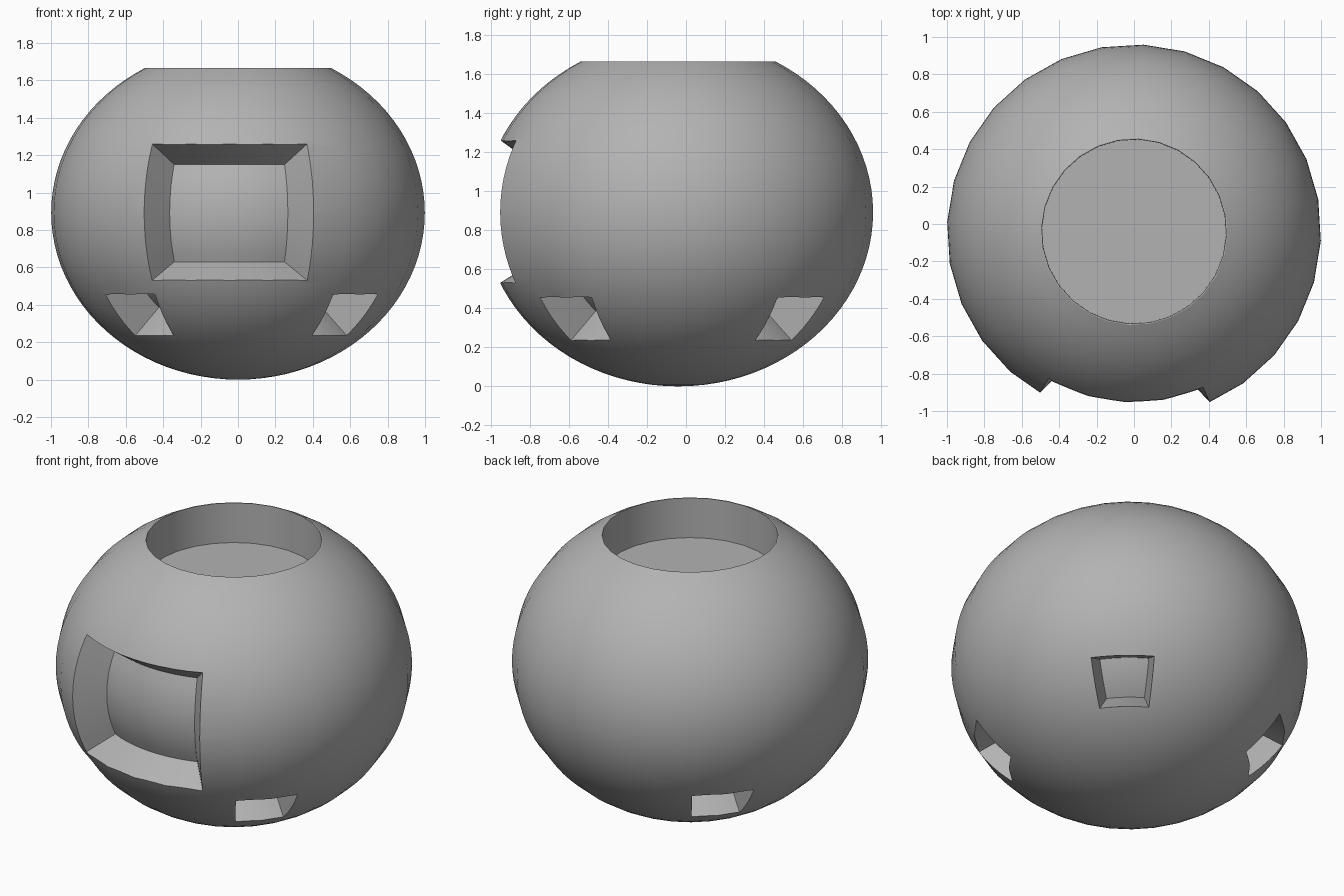
import bpy, bmesh
from math import sin, cos, pi, radians, sqrt
from mathutils import Matrix

old = bpy.data.objects.get("Cube")
if old:
    bpy.data.objects.remove(old, do_unlink=True)

HALF_HEIGHT = 0.892     # vertical semi-axis; the horizontal one is 1
RIM_Z = 1.665
CENTRE = Matrix.Translation((0, -0.04, HALF_HEIGHT))

grey = bpy.data.materials.new("plain grey")
grey.use_nodes = True
grey.diffuse_color = (0.45, 0.45, 0.45, 1)
grey.node_tree.nodes["Principled BSDF"].inputs["Base Color"].default_value = grey.diffuse_color


def make_object(name, bm):
    bmesh.ops.transform(bm, matrix=CENTRE, verts=bm.verts)
    bmesh.ops.recalc_face_normals(bm, faces=bm.faces)
    mesh = bpy.data.meshes.new(name)
    bm.to_mesh(mesh)
    bm.free()
    mesh.materials.append(grey)
    obj = bpy.data.objects.new(name, mesh)
    bpy.context.collection.objects.link(obj)
    return obj


# Flattened round body with a round well in the top, turned from a profile
def make_body():
    bm = bmesh.new()
    top = RIM_Z - HALF_HEIGHT
    rings = 40
    end = pi / 2 + 1.0482          # angle at which the ball meets the rim
    profile = [(sin(end * i / rings), -HALF_HEIGHT * cos(end * i / rings)) for i in range(rings)]
    profile += [(0.5, top), (0.494, top), (0.492, top - 0.245), (0, top - 0.245)]
    verts = [bm.verts.new((r, 0, z)) for r, z in profile]
    edges = [bm.edges.new(pair) for pair in zip(verts, verts[1:])]
    bmesh.ops.spin(bm, geom=verts + edges, cent=(0, 0, 0), axis=(0, 0, 1),
                   angle=2 * pi, steps=28)
    bmesh.ops.remove_doubles(bm, verts=bm.verts, dist=0.0005)
    bmesh.ops.rotate(bm, verts=bm.verts, matrix=Matrix.Rotation(radians(-2.9), 3, 'Z'))
    return make_object("round_body", bm)


def shell_point(scale, azimuth, half_angle, low, high, u, v):
    """Point on the scaled ball, u across and v up, both from -1 to 1."""
    z = low + (high - low) * (v + 1) / 2
    r = scale * sqrt(1 - (z / (scale * HALF_HEIGHT)) ** 2)
    a = radians(azimuth + u * half_angle)
    return Matrix.Translation((r * cos(a), r * sin(a), z)).translation


# Tapered block that follows the curve of the ball
def make_cutter(name, inner, outer):
    bm = bmesh.new()
    bmesh.ops.create_cube(bm, size=2)
    bmesh.ops.subdivide_edges(bm, edges=bm.edges[:], cuts=9, use_grid_fill=True)
    for vert in bm.verts:
        u, depth, v = vert.co
        start = shell_point(*inner, u, v)
        finish = shell_point(*outer, u, v)
        vert.co = start.lerp(finish, 1.4 * (depth + 1) / 2)
    cutter = make_object(name, bm)
    cutter.hide_render = True
    return cutter


body = make_body()

# Framed window in the front
cutters = [make_cutter("window_cutter",
                       (0.81, -93.8, 23, -0.262, 0.258),
                       (1, -93.15, 27.1, -0.362, 0.368))]
# Four notches around the underside
depth = 0.77
for k in range(4):
    azimuth = 47.5 + 90 * k
    cutters.append(make_cutter("notch_cutter",
                               (depth, azimuth, 11.8, -0.657 * depth, -0.437 * depth),
                               (1, azimuth, 11.8, -0.657, -0.437)))

bpy.ops.object.select_all(action='DESELECT')
body.select_set(True)
bpy.context.view_layer.objects.active = body
for cutter in cutters:
    mod = body.modifiers.new("cut", 'BOOLEAN')
    mod.operation = 'DIFFERENCE'
    mod.solver = 'EXACT'
    mod.object = cutter
    bpy.ops.object.modifier_apply(modifier=mod.name)
    bpy.data.objects.remove(cutter, do_unlink=True)

bpy.ops.object.shade_smooth_by_angle(angle=radians(25))
